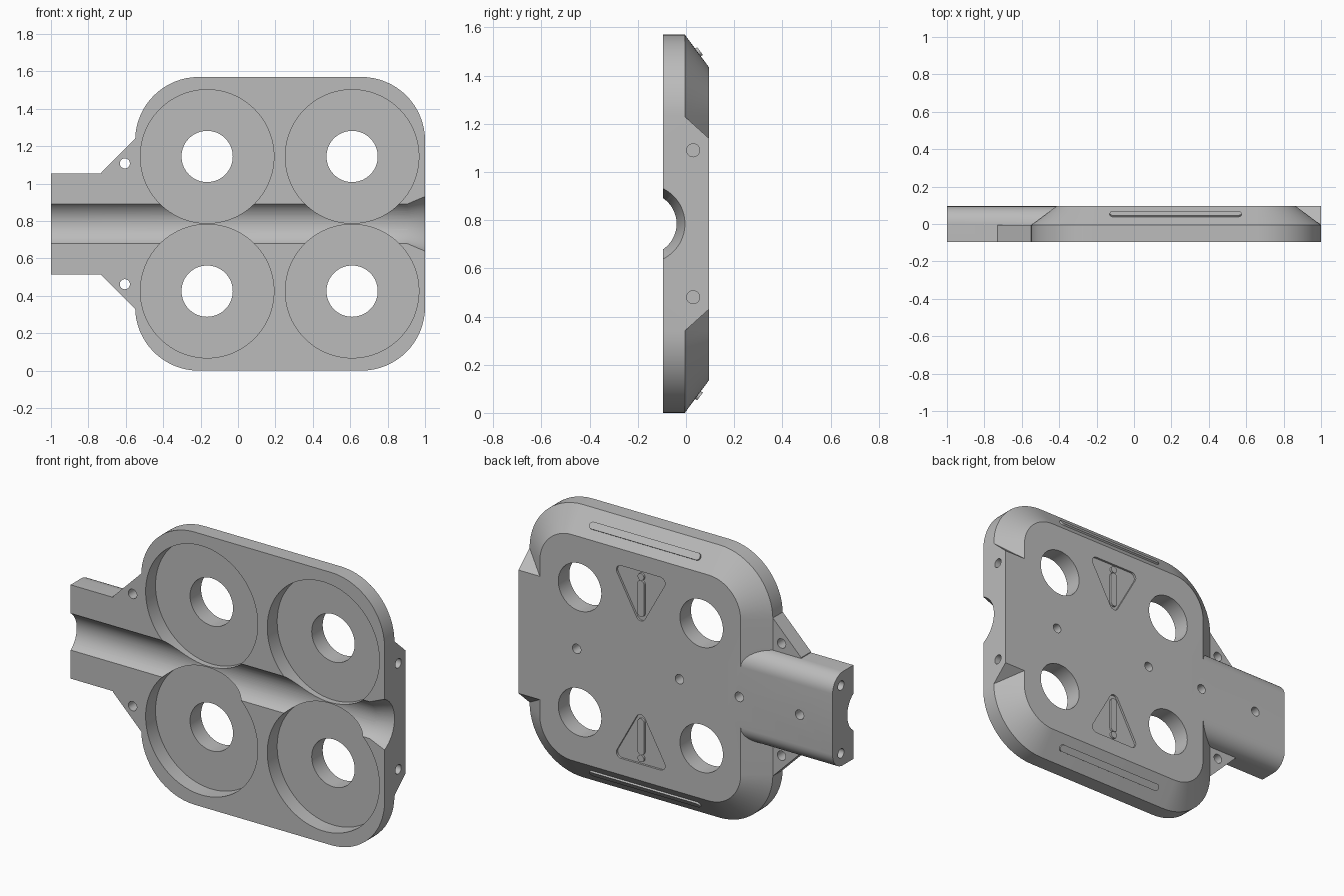
import bpy, bmesh, math
from mathutils import Matrix, Vector

if "Cube" in bpy.data.objects:
    bpy.data.objects.remove(bpy.data.objects["Cube"])

grey = bpy.data.materials.new("mid_grey")
grey.diffuse_color = (0.5, 0.5, 0.5, 1)
grey.use_nodes = True
grey.node_tree.nodes["Principled BSDF"].inputs["Base Color"].default_value = grey.diffuse_color
MID = 0.785            # height of the mirror line
F, S, B = -0.095, -0.005, 0.095   # front, shoulder and back planes
CX = 0.222             # centre of the wide body


def finish(name, bm):
    bmesh.ops.recalc_face_normals(bm, faces=bm.faces)
    me = bpy.data.meshes.new(name)
    bm.to_mesh(me)
    bm.free()
    me.materials.append(grey)
    ob = bpy.data.objects.new(name, me)
    bpy.context.collection.objects.link(ob)
    return ob


def loft(name, loops):
    bm = bmesh.new()
    rings = [[bm.verts.new(p) for p in lp] for lp in loops]
    n = len(rings[0])
    for a, b in zip(rings, rings[1:]):
        for i in range(n):
            j = (i + 1) % n
            bm.faces.new((a[i], a[j], b[j], b[i]))
    bm.faces.new(rings[0])
    bm.faces.new(rings[-1])
    return finish(name, bm)


def rounded(centres, r, n=10):
    """Counter-clockwise outline around a convex set of corner circles."""
    pts, k = [], len(centres)
    for i, c in enumerate(centres):
        p, q = centres[i - 1], centres[(i + 1) % k]
        a0 = math.atan2(-(c[0] - p[0]), c[1] - p[1])
        a1 = math.atan2(-(q[0] - c[0]), q[1] - c[1])
        sweep = (a1 - a0) % (2 * math.pi)
        for s in range(n + 1):
            a = a0 + sweep * s / n
            pts.append((c[0] + r * math.cos(a), c[1] + r * math.sin(a)))
    return pts


def at_y(pts, y, flip=False):
    return [(x, y, 2 * MID - z if flip else z) for x, z in pts]


def tube(name, axis, start, end, r1, r2=None, segs=32):
    """Cylinder or cone from start to end."""
    a, b = Vector(start), Vector(end)
    bm = bmesh.new()
    turn = Matrix.Rotation(math.pi / 2, 4, 'Y') if axis == 'X' else Matrix.Rotation(-math.pi / 2, 4, 'X')
    bmesh.ops.create_cone(bm, cap_ends=True, segments=segs, radius1=r1,
                          radius2=r1 if r2 is None else r2, depth=(b - a).length,
                          matrix=Matrix.Translation((a + b) / 2) @ turn)
    return finish(name, bm)


def combine(base, other, op):
    other.hide_render = True
    m = base.modifiers.new("join", 'BOOLEAN')
    m.operation, m.solver, m.object = op, 'EXACT', other
    bpy.context.view_layer.objects.active = base
    bpy.ops.object.modifier_apply(modifier=m.name)
    bpy.data.objects.remove(other)


# main body: rounded slab with a sloped back edge
corners = [(-0.21, 0.34), (0.66, 0.34), (0.66, 1.23), (-0.21, 1.23)]
outer, inner = rounded(corners, 0.34, 16), rounded(corners, 0.205, 16)
body = loft("clamp_body", [at_y(outer, F), at_y(outer, S), at_y(inner, B)])

# squared end block on the right
block = loft("end_block", [at_y([(0.75, lo), (1.0, lo), (1.0, hi), (0.75, hi)], y)
                           for y, lo, hi in ((S, 0.34, 1.23), (B, 0.43, 1.14))])
combine(body, block, 'UNION')

# gusset webs beside the handle
web = [(-0.73, 0.51), (-0.55, 0.33), (-0.4, 0.33), (-0.4, 1.24), (-0.55, 1.24), (-0.73, 1.06)]
combine(body, loft("gusset", [at_y(web, F), at_y(web, S)]), 'UNION')

# handle with rounded back corners
R = 0.095
sec = [(F, 0.515), (F, 1.055)]
sec += [(R * math.sin(a), 1.055 - R + R * math.cos(a)) for a in [math.pi / 2 * i / 10 for i in range(11)]]
sec += [(R * math.cos(a), 0.515 + R - R * math.sin(a)) for a in [math.pi / 2 * i / 10 for i in range(11)]]
combine(body, loft("handle", [[(x, y, z) for y, z in sec] for x in (-1.0, -0.3)]), 'UNION')

# pipe channel and flared mouth
AX = -0.167
combine(body, tube("channel_cut", 'X', (-1.1, AX, MID), (1.1, AX, MID), 0.128, segs=96), 'DIFFERENCE')
combine(body, tube("flare_cut", 'X', (0.90, AX, MID), (1.02, AX, MID), 0.126, 0.170, 96), 'DIFFERENCE')

# four round pockets with through holes
for x in (-0.165, 0.61):
    for z in (MID - 0.36, MID + 0.36):
        combine(body, tube("pocket_cut", 'Y', (x, -0.2, z), (x, S, z), 0.357, segs=96), 'DIFFERENCE')
        combine(body, tube("hole_cut", 'Y', (x, -0.2, z), (x, 0.2, z), 0.137, segs=64), 'DIFFERENCE')

# blind screw holes along the back
for x in (0.63, -0.025, -0.405, -0.79):
    combine(body, tube("screw_cut", 'Y', (x, 0.03, MID), (x, 0.15, MID), 0.027), 'DIFFERENCE')

# paired screw holes in the ends and gussets, and the marker recesses
tri = rounded([(CX - 0.125, 1.31), (CX, 1.085), (CX + 0.125, 1.31)], 0.03)
bar = rounded([(CX, 1.10), (CX, 1.265)], 0.022)
details = []
for flip in (False, True):
    s = -1 if flip else 1
    z = MID + s * 0.305
    combine(body, tube("end_screw_cut", 'X', (0.92, 0.03, z), (1.05, 0.03, z), 0.027), 'DIFFERENCE')
    z = MID + s * 0.195
    combine(body, tube("handle_screw_cut", 'X', (-1.05, 0.018, z), (-0.92, 0.018, z), 0.027), 'DIFFERENCE')
    z = MID + s * 0.323
    combine(body, tube("gusset_cut", 'Y', (-0.605, -0.2, z), (-0.605, 0.2, z), 0.027), 'DIFFERENCE')
    combine(body, loft("marker_cut", [at_y(tri, 0.083, flip), at_y(tri, 0.12, flip)]), 'DIFFERENCE')

    # raised bar and dot inside the triangle
    side = "lower" if flip else "upper"
    details.append(loft(side + "_marker_bar", [at_y(bar, 0.08, flip), at_y(bar, B, flip)]))
    z = MID + s * 0.523
    details.append(tube(side + "_marker_dot", 'Y', (CX, 0.08, z), (CX, B, z), 0.02, segs=24))

    # raised rib on the sloped edge
    rib = rounded([(-0.11, 0), (0.555, 0)], 0.02)
    loops = [[(x, 0.05 + 0.595 * t + 0.804 * h, MID + s * (0.711 - 0.804 * t + 0.595 * h))
              for x, t in rib] for h in (-0.01, 0.01)]
    details.append(loft(side + "_rib", loops))

# smooth curved surfaces, keep sharp edges
for ob in [body] + details:
    bpy.ops.object.select_all(action='DESELECT')
    ob.select_set(True)
    bpy.context.view_layer.objects.active = ob
    bpy.ops.object.shade_smooth_by_angle(angle=math.radians(25))
